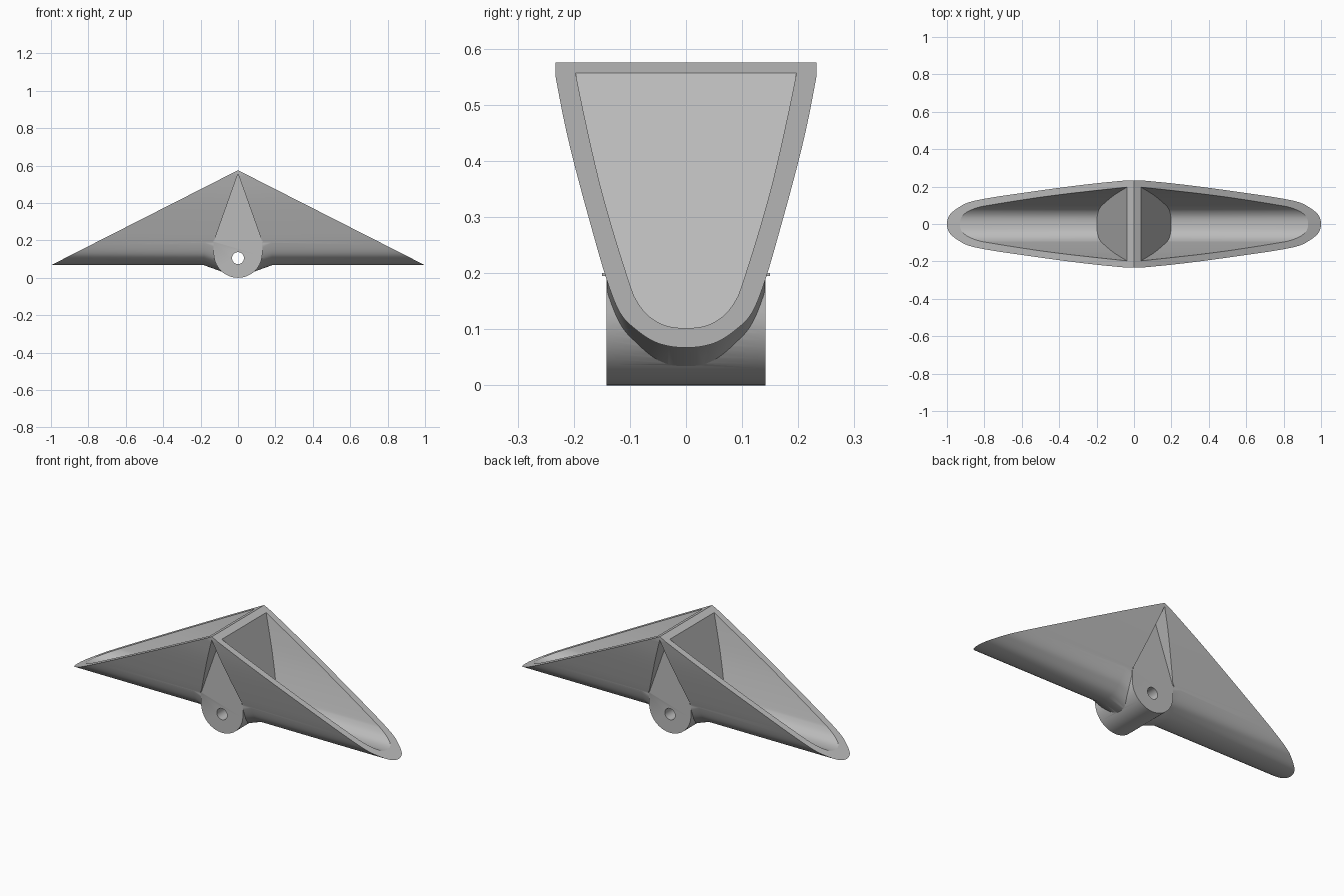
import bpy, bmesh, math

cube = bpy.data.objects.get("Cube")
if cube:
    bpy.data.objects.remove(cube, do_unlink=True)

grey = bpy.data.materials.new("plain grey")
grey.use_nodes = True
grey.diffuse_color = (0.5, 0.5, 0.5, 1)
grey.node_tree.nodes["Principled BSDF"].inputs["Base Color"].default_value = (0.5, 0.5, 0.5, 1)

PEAK, SLOPE = 0.575, 0.508      # ridge height and fall of the rim
WEDGE_TOP, WEDGE = 0.556, 0.356  # divider wedge
BOSS = 0.142                     # half depth of the pivot boss


def smooth_profile(half, steps=5):
    """Catmull-Rom curve through a half profile mirrored in y."""
    pts = half + [(-y, z) for y, z in reversed(half[:-1])]
    ext = [pts[0]] + pts + [pts[-1]]
    out = []
    for a, b, c, d in zip(ext, ext[1:], ext[2:], ext[3:]):
        for k in range(steps):
            t = k / steps
            out.append(tuple(0.5 * (2 * q + (r - p) * t + (2 * p - 5 * q + 4 * r - s) * t * t
                                    + (3 * q - p - 3 * r + s) * t ** 3)
                             for p, q, r, s in zip(a, b, c, d)))
    return out + [pts[-1]]


def loft(name, rings):
    """Closed solid through matching rings of points."""
    bm = bmesh.new()
    loops = [[bm.verts.new(p) for p in ring] for ring in rings]
    n = len(loops[0])
    for a, b in zip(loops, loops[1:]):
        for i in range(n):
            j = (i + 1) % n
            bm.faces.new((a[i], a[j], b[j], b[i]))
    bm.faces.new(loops[0])
    bm.faces.new(loops[-1])
    bmesh.ops.remove_doubles(bm, verts=bm.verts, dist=1e-5)
    bmesh.ops.recalc_face_normals(bm, faces=bm.faces)
    mesh = bpy.data.meshes.new(name)
    bm.to_mesh(mesh)
    bm.free()
    ob = bpy.data.objects.new(name, mesh)
    bpy.context.collection.objects.link(ob)
    mesh.materials.append(grey)
    return ob


def prism_y(name, outline, y0, y1):
    return loft(name, [[(x, y, z) for x, z in outline] for y in (y0, y1)])


def combine(target, tool, operation):
    """Apply a boolean and discard the tool."""
    mod = target.modifiers.new(operation.lower(), "BOOLEAN")
    mod.operation, mod.solver, mod.object = operation, "EXACT", tool
    tool.hide_render = True
    bpy.ops.object.select_all(action="DESELECT")
    bpy.context.view_layer.objects.active = target
    target.select_set(True)
    bpy.ops.object.modifier_apply(modifier=mod.name)
    bpy.data.objects.remove(tool, do_unlink=True)


# Trough: constant cross-section ending on two sloping rim planes
outer = smooth_profile([(0.233, 0.553), (0.217, 0.47), (0.198, 0.39), (0.171, 0.29),
                        (0.142, 0.19), (0.118, 0.13), (0.09, 0.1), (0.05, 0.075), (0, 0.067)])
section = [(0.233, PEAK)] + outer + [(-0.233, PEAK)]
bucket = loft("tipping_bucket", [[(s * (PEAK - z) / SLOPE, y, z) for y, z in section]
                                 for s in (-1, 1)])

# Flared underside joining the trough to the boss
flare_rings = []
for x, drop in ((-0.19, -0.003), (-0.09, 0.033), (0.09, 0.033), (0.19, -0.003)):
    flare_rings.append([(x, max(-0.141, min(0.141, y)), min(0.19, z - drop))
                        for y, z in outer if z < 0.24])
combine(bucket, loft("flare", flare_rings), "UNION")

# Pivot boss with a round bottom
R = 0.13
arc = [(R * math.cos(a), R + R * math.sin(a))
       for a in (-math.pi * k / 32 for k in range(33))]
combine(bucket, prism_y("pivot_boss", [(R, 0.2)] + arc + [(-R, 0.2)], -0.15, 0.15), "UNION")

# Flat notches that run up to the ridge, front and back
half_base = (WEDGE_TOP - 0.195) * WEDGE
notch = [(0, WEDGE_TOP), (half_base, 0.195), (0.135, 0.195), (0.135, -0.05),
         (-0.135, -0.05), (-0.135, 0.195), (-half_base, 0.195)]
for s in (-1, 1):
    combine(bucket, prism_y("notch_cutter", notch, s * BOSS, s * 0.4), "DIFFERENCE")

# Two cavities separated by the wedge-shaped divider
inner = smooth_profile([(0.197, 0.557), (0.179, 0.47), (0.155, 0.365), (0.13, 0.275),
                        (0.1, 0.18), (0.088, 0.151), (0.068, 0.125), (0.038, 0.107), (0, 0.102)])
inner = [(0.2, 0.62)] + inner + [(-0.2, 0.62)]
for s in (-1, 1):
    near = [(s * (0.037 + (WEDGE_TOP - z) * WEDGE), y, z) for y, z in inner]
    far = [(s * 1.2, y, z) for y, z in inner]
    combine(bucket, loft("cavity_cutter", [near, far]), "DIFFERENCE")

# Axle hole
hole = [(0.032 * math.cos(a), 0.105 + 0.032 * math.sin(a))
        for a in (math.tau * k / 32 for k in range(32))]
combine(bucket, prism_y("axle_cutter", hole, -0.4, 0.4), "DIFFERENCE")

bucket.select_set(True)
bpy.context.view_layer.objects.active = bucket
bpy.ops.object.shade_smooth_by_angle(angle=math.radians(25))
